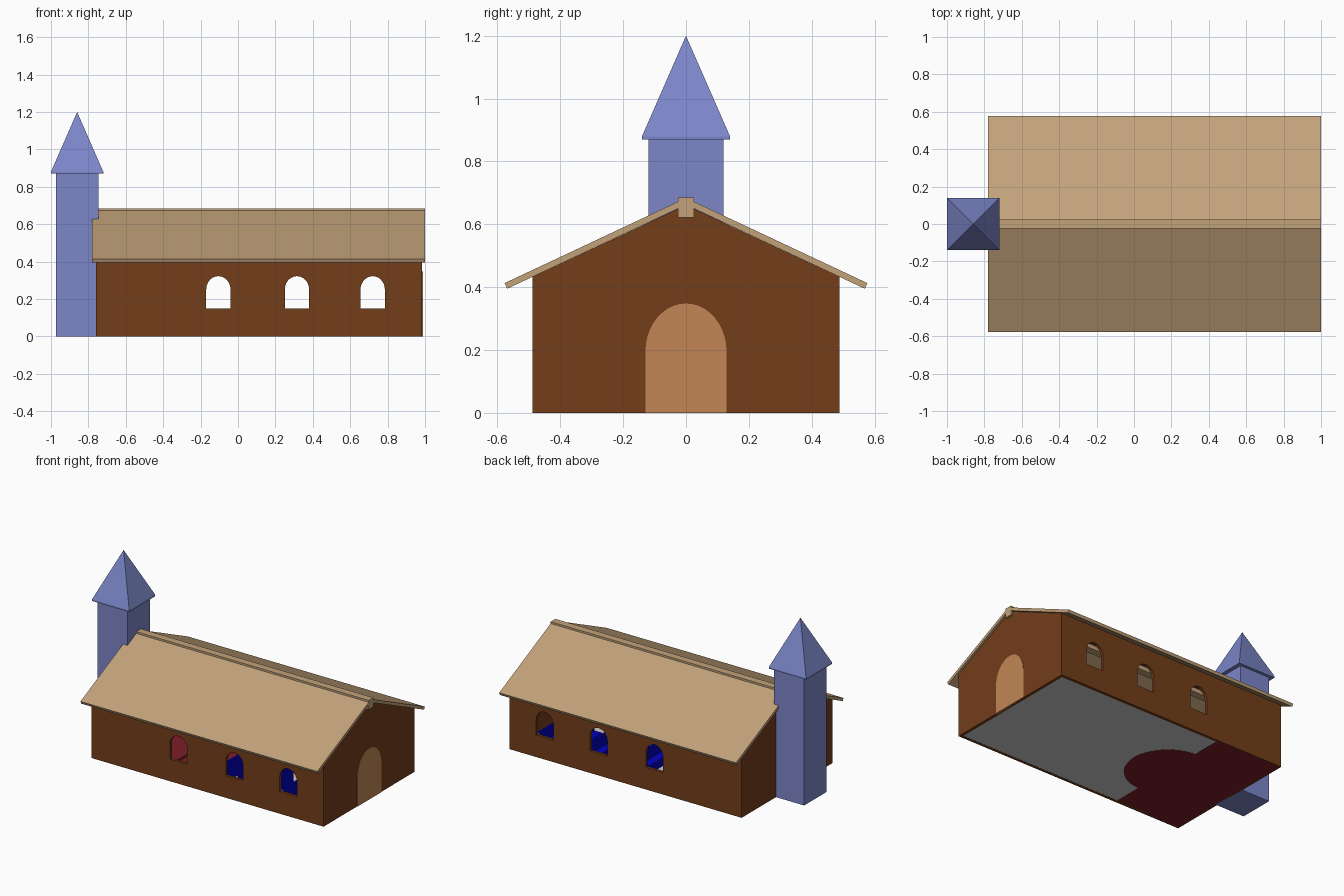
import bpy, bmesh, math

if "Cube" in bpy.data.objects:
    bpy.data.objects.remove(bpy.data.objects["Cube"])


def material(name, rgb):
    m = bpy.data.materials.new(name)
    m.diffuse_color = (*rgb, 1)
    m.use_nodes = True
    m.node_tree.nodes["Principled BSDF"].inputs["Base Color"].default_value = m.diffuse_color
    return m


BROWN = material("brown_wall", (0.17, 0.047, 0.010))
TAN = material("tan_roof", (0.54, 0.36, 0.195))
BLUE = material("slate_blue", (0.20, 0.24, 0.58))
WOOD = material("door_wood", (0.54, 0.24, 0.093))
PEW = material("pew_blue", (0.0, 0.0, 0.5))
RED = material("dark_red", (0.2, 0.012, 0.018))


def prism(name, profile, axis, lo, hi, mat=None):
    """Extrude a 2D profile along an axis: X profile is (y,z), Y is (x,z), Z is (x,y)."""
    place = {"X": lambda a, b, c: (c, a, b),
             "Y": lambda a, b, c: (a, c, b),
             "Z": lambda a, b, c: (a, b, c)}[axis]
    bm = bmesh.new()
    face = bm.faces.new([bm.verts.new(place(a, b, lo)) for a, b in profile])
    ext = bmesh.ops.extrude_face_region(bm, geom=[face])
    d = place(0, 0, hi - lo)
    bmesh.ops.translate(bm, vec=d, verts=[v for v in ext["geom"] if isinstance(v, bmesh.types.BMVert)])
    bmesh.ops.recalc_face_normals(bm, faces=bm.faces)
    me = bpy.data.meshes.new(name)
    bm.to_mesh(me)
    bm.free()
    ob = bpy.data.objects.new(name, me)
    bpy.context.collection.objects.link(ob)
    if mat:
        me.materials.append(mat)
    return ob


def rect(a0, a1, b0, b1):
    return [(a0, b0), (a1, b0), (a1, b1), (a0, b1)]


def arch(c, half, base, spring, top, n=20):
    arc = [(c + half * math.cos(math.pi * i / n), spring + (top - spring) * math.sin(math.pi * i / n))
           for i in range(n + 1)]
    return [(c - half, base), (c + half, base)] + arc


def cut(target, cutter):
    mod = target.modifiers.new("cut", "BOOLEAN")
    mod.operation = "DIFFERENCE"
    mod.solver = "EXACT"
    mod.object = cutter
    cutter.hide_render = True
    cutter.hide_set(True)
    cutter.display_type = "WIRE"


# Hollow gabled walls with three arched windows on each side
walls = prism("walls", [(-0.488, 0), (0.488, 0), (0.488, 0.433), (0, 0.661), (-0.488, 0.433)],
              "X", -0.76, 0.985, BROWN)
cut(walls, prism("interior_cutter", rect(-0.74, 0.965, -0.468, 0.468), "Z", -0.1, 1))
for i, x in enumerate((-0.105, 0.315, 0.72)):
    cut(walls, prism(f"window_cutter_{i}", arch(x, 0.065, 0.15, 0.25, 0.322), "Y", -0.7, 0.7))

# Arched door
prism("door", arch(0, 0.129, 0, 0.195, 0.348), "X", 0.975, 0.988, WOOD)

# Roof slopes and ridge beam
for name, s in (("roof_front", -1), ("roof_back", 1)):
    prism(name, [(0, 0.662), (s * 0.569, 0.395), (s * 0.577, 0.413), (0, 0.684)], "X", -0.78, 1.0, TAN)
prism("ridge_beam", rect(-0.025, 0.025, 0.622, 0.685), "X", -0.78, 1.0, TAN)

# Floor, raised platform and its rounded step
prism("floor", rect(-0.75, 0.975, -0.48, 0.48), "Z", 0.001, 0.01)
prism("platform", rect(-0.75, -0.26, -0.48, 0.48), "Z", 0, 0.04, RED)
prism("platform_step", [(-0.27 + 0.27 * math.cos(a), 0.27 * math.sin(a))
                        for a in [math.pi * (i / 20 - 0.5) for i in range(21)]], "Z", 0, 0.025, RED)

# Pews either side of the aisle
pew = [(0, 0.005), (0.075, 0.005), (0.075, 0.14), (0.06, 0.14), (0.06, 0.065), (0, 0.065)]
for i in range(5):
    for side, y0, y1 in (("front", -0.42, -0.08), ("back", 0.08, 0.42)):
        x = 0.06 + i * 0.17
        prism(f"pew_{side}_{i}", [(x + a, b) for a, b in pew], "Y", y0, y1, PEW)

# Tower shaft and pyramid spire
prism("tower", rect(-0.972, -0.747, -0.12, 0.12), "Z", 0, 0.875, BLUE)
prism("spire_base", rect(-1.0, -0.72, -0.14, 0.14), "Z", 0.87, 0.88, BLUE)
bpy.ops.mesh.primitive_cone_add(vertices=4, radius1=0.14 * math.sqrt(2), radius2=0, depth=0.32,
                                location=(-0.86, 0, 1.04), rotation=(0, 0, math.pi / 4))
spire = bpy.context.object
spire.name = "spire"
spire.data.materials.append(BLUE)
